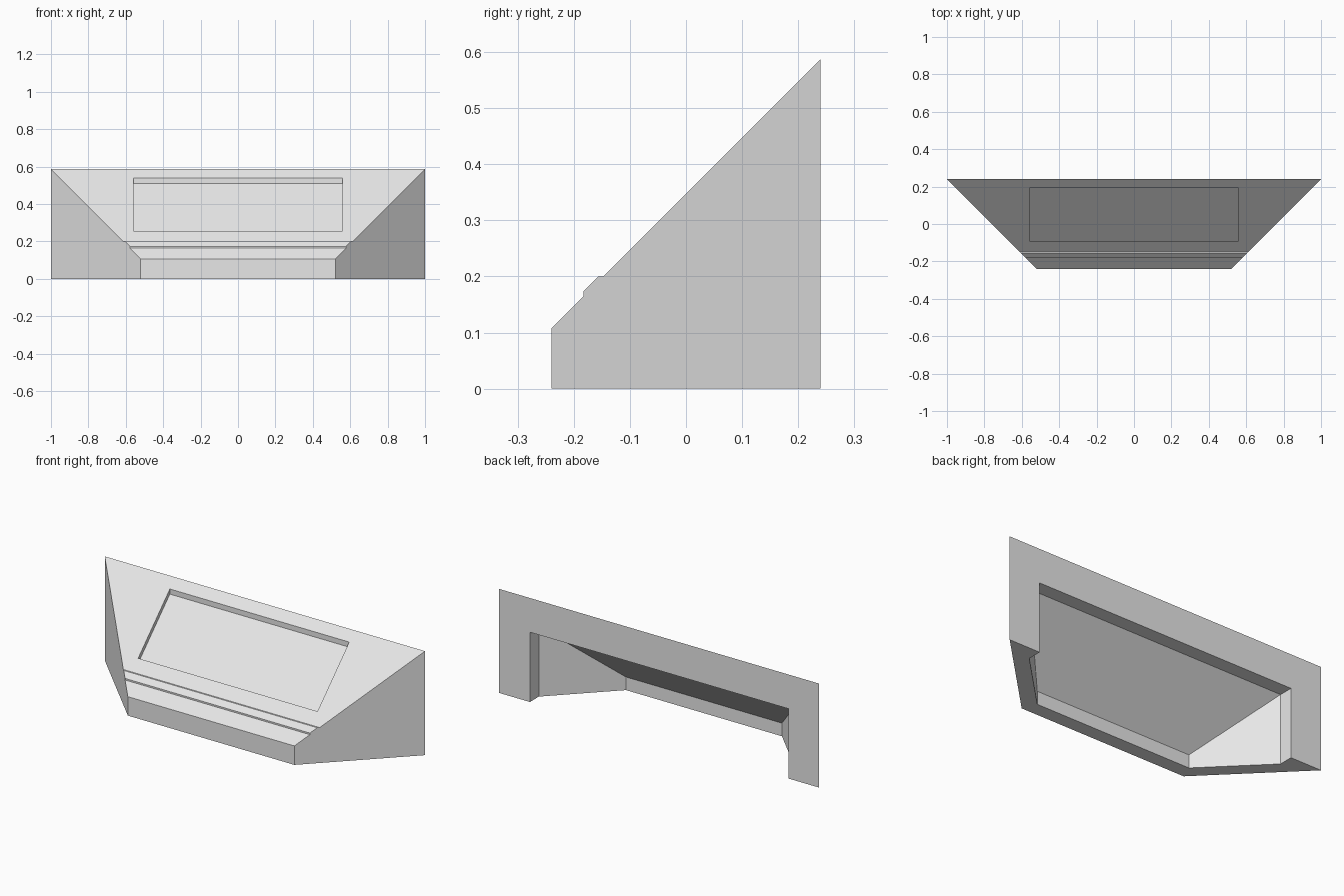
import bpy, bmesh

if "Cube" in bpy.data.objects:
    bpy.data.objects.remove(bpy.data.objects["Cube"])

grey = bpy.data.materials.new("light grey")
grey.diffuse_color = (0.8, 0.8, 0.8, 1)
grey.use_nodes = True
grey.node_tree.nodes["Principled BSDF"].inputs["Base Color"].default_value = grey.diffuse_color


def add_object(name, bm):
    bmesh.ops.recalc_face_normals(bm, faces=bm.faces)
    mesh = bpy.data.meshes.new(name)
    bm.to_mesh(mesh)
    bm.free()
    mesh.materials.append(grey)
    obj = bpy.data.objects.new(name, mesh)
    bpy.context.collection.objects.link(obj)
    return obj


def loft_profile(name, profile, half_width):
    """Closed (y, z) profile spanned between -half_width(y) and +half_width(y)."""
    bm = bmesh.new()
    left = [bm.verts.new((-half_width(y), y, z)) for y, z in profile]
    right = [bm.verts.new((half_width(y), y, z)) for y, z in profile]
    bm.faces.new(left)
    bm.faces.new(right[::-1])
    n = len(profile)
    for i in range(n):
        j = (i + 1) % n
        bm.faces.new((left[i], right[i], right[j], left[j]))
    return add_object(name, bm)


def cut(target, cutter):
    cutter.hide_render = True
    mod = target.modifiers.new("cut", 'BOOLEAN')
    mod.operation = 'DIFFERENCE'
    mod.solver = 'EXACT'
    mod.object = cutter
    bpy.context.view_layer.objects.active = target
    bpy.ops.object.modifier_apply(modifier=mod.name)
    bpy.data.objects.remove(cutter)


# Sloping housing with splayed sides and a small stepped ledge
housing = loft_profile("sloped_housing", [
    (-0.24, 0), (-0.24, 0.107), (-0.183, 0.164), (-0.183, 0.173),
    (-0.156, 0.2), (-0.147, 0.2), (0.24, 0.587), (0.24, 0)],
    lambda y: 0.76 + y)

# Shallow rectangular panel recess, sunk straight down into the slope
front, back = -0.091, 0.192
recess = loft_profile("panel_recess_cutter", [
    (front, front + 0.318), (back, back + 0.318), (back, 0.8), (front, 0.8)],
    lambda y: 0.56)
cut(housing, recess)

# Hollow interior, open at the bottom and the back, walls 0.08 thick
bm = bmesh.new()
for y, width, top in ((-0.16, 0.487, 0.074), (0.16, 0.807, 0.394), (0.3, 0.807, 0.394)):
    for x in (-width, width):
        for z in (-0.1, top):
            bm.verts.new((x, y, z))
bmesh.ops.convex_hull(bm, input=bm.verts[:])
bmesh.ops.dissolve_limit(bm, angle_limit=0.01, verts=bm.verts[:], edges=bm.edges[:])
cut(housing, add_object("hollow_cutter", bm))
